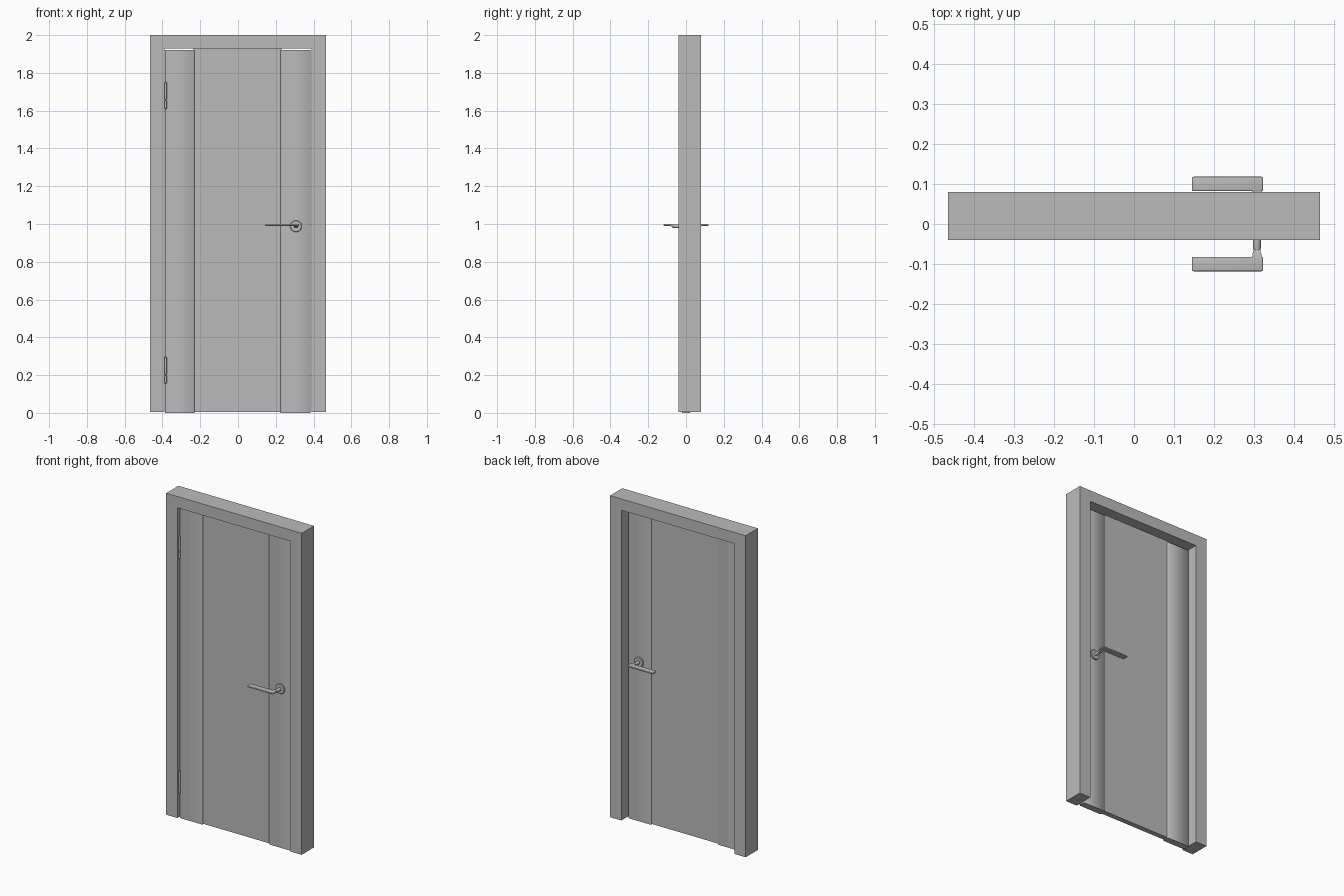
import bpy, bmesh, math
from mathutils import Matrix, Vector

old = bpy.data.objects.get("Cube")
if old:
    bpy.data.objects.remove(old, do_unlink=True)

# Single plain grey
grey = bpy.data.materials.new("plain grey")
grey.use_nodes = True
grey.diffuse_color = (0.5, 0.5, 0.5, 1)
grey.node_tree.nodes["Principled BSDF"].inputs["Base Color"].default_value = (0.5, 0.5, 0.5, 1)


def finish(name, bm, smooth=None):
    bmesh.ops.recalc_face_normals(bm, faces=bm.faces)
    me = bpy.data.meshes.new(name)
    bm.to_mesh(me)
    bm.free()
    me.materials.append(grey)
    ob = bpy.data.objects.new(name, me)
    bpy.context.collection.objects.link(ob)
    if smooth:
        bpy.ops.object.select_all(action='DESELECT')
        ob.select_set(True)
        bpy.context.view_layer.objects.active = ob
        bpy.ops.object.shade_smooth_by_angle(angle=math.radians(smooth))
    return ob


def prism(name, outline, to_3d, offset, smooth=None):
    """Extrude a flat outline along an offset vector."""
    bm = bmesh.new()
    face = bm.faces.new([bm.verts.new(to_3d(a, b)) for a, b in outline])
    new = bmesh.ops.extrude_face_region(bm, geom=[face])["geom"]
    bmesh.ops.translate(bm, vec=Vector(offset),
                        verts=[v for v in new if isinstance(v, bmesh.types.BMVert)])
    return finish(name, bm, smooth)


def turned(name, centre, axis, profile, segments=24):
    """Lathe a (radius, distance) profile around an axis through centre."""
    bm = bmesh.new()
    turn = Vector((0, 0, 1)).rotation_difference(Vector(axis)).to_matrix()
    rings = []
    for r, d in profile:
        rings.append([bm.verts.new(Vector(centre) + turn @ Vector(
            (r * math.cos(2 * math.pi * i / segments), r * math.sin(2 * math.pi * i / segments), d)))
            for i in range(segments)])
    for lo, hi in zip(rings, rings[1:]):
        for i in range(segments):
            j = (i + 1) % segments
            bm.faces.new((lo[i], lo[j], hi[j], hi[i]))
    bm.faces.new(rings[0])
    bm.faces.new(rings[-1])
    return finish(name, bm, 35)


# Door frame: one upside-down U
Z0, W, IN, TOP = 0.006, 0.465, 0.388, 1.93
prism("door_frame",
      [(-W, Z0), (-W, 2), (W, 2), (W, Z0), (IN, Z0), (IN, TOP), (-IN, TOP), (-IN, Z0)],
      lambda x, z: (x, -0.04, z), (0, 0.12, 0))

# Recessed middle panel
prism("middle_panel", [(-0.236, -0.016), (0.23, -0.016), (0.23, 0.016), (-0.236, 0.016)],
      lambda x, y: (x, y, 0.004), (0, 0, 1.925))

# Slightly proud side panels with softened long edges
def side_panel(name, x0, x1):
    h, c = 0.021, 0.005
    prism(name, [(x0, -h + c), (x0 + c, -h), (x1 - c, -h), (x1, -h + c),
                 (x1, h - c), (x1 - c, h), (x0 + c, h), (x0, h - c)],
          lambda x, y: (x, y, 0.0), (0, 0, 1.922), 50)

side_panel("hinge_side_panel", -0.387, -0.23)
side_panel("handle_side_panel", 0.225, 0.385)

# Hinges: two knuckles each with a thin gap
for label, z in (("lower", 0.155), ("upper", 1.61)):
    for part, a, b in (("bottom", 0.0, 0.045), ("top", 0.047, 0.142)):
        turned(f"{label}_hinge_{part}_knuckle", (-0.383, -0.027, z), (0, 0, 1),
               [(0.003, a), (0.006, a + 0.003), (0.006, b - 0.003), (0.003, b)], 12)

# Handles on both faces
HX, HZ = 0.307, 0.988
for label, s in (("front", -1), ("back", 1)):
    axis = (0, s, 0)
    turned(f"{label}_handle_rose", (HX, 0, HZ), axis,
           [(0.031, 0.019), (0.031, 0.026), (0.028, 0.029)], 32)
    turned(f"{label}_handle_neck", (HX, 0, HZ), axis,
           [(0.010, 0.026), (0.010, 0.060), (0.008, 0.066), (0.008, 0.072)], 20)

    # Flared joint rising from the neck into the lever
    bm = bmesh.new()
    sections = [(0.064, 0.008, 0.980, 0.995), (0.074, 0.011, 0.985, 0.999),
                (0.090, 0.013, 0.991, 0.999)]
    rings = [[bm.verts.new((HX + dx * w, s * y, z)) for dx, z in
              ((-1, lo), (1, lo), (1, hi), (-1, hi))] for y, w, lo, hi in sections]
    for a, b in zip(rings, rings[1:]):
        for i in range(4):
            j = (i + 1) % 4
            bm.faces.new((a[i], a[j], b[j], b[i]))
    bm.faces.new(rings[0])
    bm.faces.new(rings[-1])
    finish(f"{label}_handle_joint", bm, 40)

    # Flat lever with rounded edges
    bm = bmesh.new()
    bmesh.ops.create_cube(bm, size=1, matrix=Matrix.Translation((0.2335, s * 0.1, 0.995))
                          @ Matrix.Diagonal((0.177, 0.036, 0.010, 1)))
    bmesh.ops.bevel(bm, geom=bm.edges[:], offset=0.0035, segments=3, profile=0.5,
                    affect='EDGES')
    finish(f"{label}_handle_lever", bm, 40)
